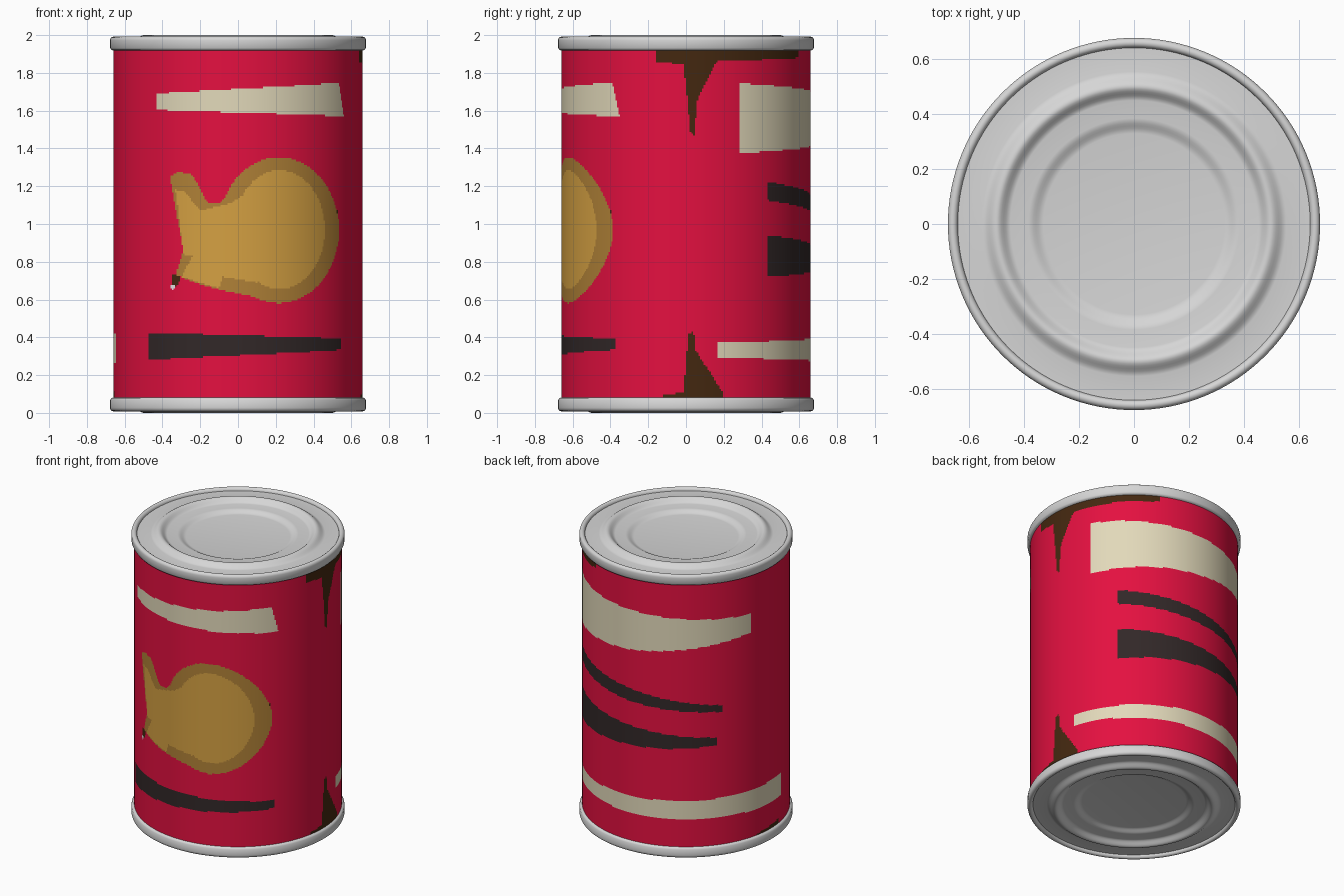
import bpy, bmesh, math

if "Cube" in bpy.data.objects:
    bpy.data.objects.remove(bpy.data.objects["Cube"])

R = 0.66                                            # label radius
SIDES, ROWS, LOW, HIGH = 440, 200, 0.08, 1.92       # label grid


def material(name, hexcode):
    rgb = [int(hexcode[i:i + 2], 16) / 255 for i in (0, 2, 4)]
    m = bpy.data.materials.new(name)
    m.diffuse_color = (*[((c + 0.055) / 1.055) ** 2.4 for c in rgb], 1)
    m.use_nodes = True
    m.node_tree.nodes["Principled BSDF"].inputs["Base Color"].default_value = m.diffuse_color
    return m


STEEL = material("steel", "D6D6D6")
RED = material("red", "E41040")
CREAM = material("cream", "E2D9BA")
DARK = material("charcoal", "322828")
BROWN = material("rust_brown", "442810")
OCHRE = material("dark_ochre", "B08137")
GOLD = material("golden", "D4A042")
WHITE = material("white", "EEEEEE")


def lathe(name, profile, sides, mats, cap=None):
    """Revolve (radius, z) points; cap is 'first', 'last' or None."""
    bm = bmesh.new()
    turn = [2 * math.pi * i / sides for i in range(sides)]
    rings = [[bm.verts.new((r * math.sin(t), -r * math.cos(t), z)) for t in turn]
             for r, z in profile]
    for lo, hi in zip(rings, rings[1:]):
        for i in range(sides):
            j = (i + 1) % sides
            bm.faces.new((lo[i], lo[j], hi[j], hi[i]))
    if cap == 'last':
        bm.faces.new(rings[-1])
    elif cap == 'first':
        bm.faces.new(rings[0][::-1])
    me = bpy.data.meshes.new(name)
    bm.to_mesh(me)
    bm.free()
    for m in mats:
        me.materials.append(m)
    ob = bpy.data.objects.new(name, me)
    bpy.context.collection.objects.link(ob)
    bpy.ops.object.select_all(action='DESELECT')
    ob.select_set(True)
    bpy.context.view_layer.objects.active = ob
    bpy.ops.object.shade_smooth_by_angle(angle=math.radians(50))
    return ob


def ease(r0, z0, r1, z1, steps=6):
    """Smooth S-shaped step between two profile points."""
    return [(r0 + (r1 - r0) * k / steps,
             z0 + (z1 - z0) * (1 - math.cos(math.pi * k / steps)) / 2) for k in range(steps + 1)]


# Steel ends: rolled rim, raised bead and stepped centre panel
rim = [(0.66 + 0.018 * math.cos(t), 1.972 + 0.02 * math.sin(t))
       for t in [math.pi * k / 8 for k in range(9)]]
end = ([(0.655, 1.918), (0.67, 1.921), (0.677, 1.932)] + rim
       + ease(0.555, 1.972, 0.5, 2.0) + ease(0.5, 2.0, 0.45, 1.97)[1:]
       + ease(0.385, 1.97, 0.33, 1.95))
lathe("top_lid", end, 128, [STEEL], 'last')
lathe("bottom_lid", [(r, 2 - z) for r, z in reversed(end)], 128, [STEEL], 'first')

# Label: fine cylinder whose faces take the colour of the shapes painted on them
MATS = [RED, CREAM, DARK, BROWN, OCHRE, GOLD, WHITE]
label = lathe("label", [(R, LOW + (HIGH - LOW) * k / ROWS) for k in range(ROWS + 1)], SIDES, MATS)


def inside(a, z, pts):
    hit = False
    for (a0, z0), (a1, z1) in zip(pts, pts[-1:] + pts[:-1]):
        if (z0 > z) != (z1 > z) and a < a0 + (z - z0) * (a1 - a0) / (z1 - z0):
            hit = not hit
    return hit


def paint(mat, pts):
    """Colour the label faces inside an outline of (degrees round the can, z)."""
    angles = [a for a, z in pts]
    first, last = min(angles) * SIDES / 360, max(angles) * SIDES / 360
    for i in range(math.floor(first), math.ceil(last) + 1):
        for k in range(ROWS):
            z = LOW + (HIGH - LOW) * (k + 0.5) / ROWS
            if inside((i + 0.5) * 360 / SIDES, z, pts):
                label.data.polygons[k * SIDES + i % SIDES].material_index = MATS.index(mat)


def flat(mat, middle, pts):
    """Paint an outline as seen straight on, from the direction middle."""
    paint(mat, [(middle + math.degrees(math.asin(x / R)), z) for x, z in pts])


def band(mat, *stations):
    """Paint a stripe through (angle, low, high) stations."""
    paint(mat, [(a, lo) for a, lo, hi in stations] + [(a, hi) for a, lo, hi in stations[::-1]])


def oval(mat, x, z, rx, rz):
    flat(mat, 0, [(x + rx * math.cos(t), z + rz * math.sin(t))
                  for t in [math.pi * k / 20 for k in range(40)]])


# Front stripes
paint(CREAM, [(-41, 1.605), (58, 1.57), (54, 1.748), (-41, 1.69)])
band(DARK, (-46, 0.28, 0.425), (56, 0.335, 0.393))

# Front picture: round body with a tail, in two tones, and small flecks
flat(WHITE, 0, [(-0.355, 0.66), (-0.34, 0.65), (-0.32, 0.7), (-0.35, 0.7)])
flat(BROWN, 0, [(-0.345, 0.68), (-0.325, 0.67), (-0.3, 0.73), (-0.35, 0.73)])
oval(BROWN, 0.515, 1.04, 0.015, 0.05)
oval(OCHRE, 0.215, 0.967, 0.32, 0.387)
flat(OCHRE, 0, [(-0.36, 1.25), (-0.31, 1.277), (-0.24, 1.26), (-0.16, 1.11), (-0.1, 1.11),
                (0.1, 1.3), (0.1, 0.61), (-0.17, 0.67), (-0.33, 0.73), (-0.29, 0.86)])
oval(GOLD, 0.22, 0.97, 0.24, 0.315)
flat(GOLD, 0, [(-0.33, 1.18), (-0.28, 1.17), (-0.2, 1.07), (-0.04, 1.11), (0.1, 1.2),
               (0.1, 0.69), (-0.08, 0.72), (-0.1, 0.66), (-0.3, 0.72), (-0.24, 0.83), (-0.29, 0.84)])

# Rust along the side seam and at the left foot
band(BROWN, (76, 1.86, 1.93), (89, 1.845, 1.93), (92, 1.49, 1.93), (94, 1.47, 1.93),
     (95, 1.65, 1.93), (104, 1.86, 1.93), (155, 1.88, 1.93))
band(BROWN, (79, 0.07, 0.1), (89, 0.07, 0.105), (91, 0.07, 0.42), (93.5, 0.07, 0.43),
     (94.5, 0.07, 0.33), (107, 0.07, 0.11))
band(BROWN, (258, 0.07, 0.09), (278, 0.07, 0.115))

# Back stripes
band(CREAM, (115, 1.375, 1.745), (180, 1.415, 1.7), (254, 1.52, 1.65))
band(DARK, (131, 1.125, 1.225), (180, 1.06, 1.15), (236, 1.01, 1.055))
band(DARK, (131, 0.72, 0.94), (232, 0.78, 0.835))
band(CREAM, (104.5, 0.295, 0.37), (150, 0.28, 0.385), (281.5, 0.265, 0.42))
